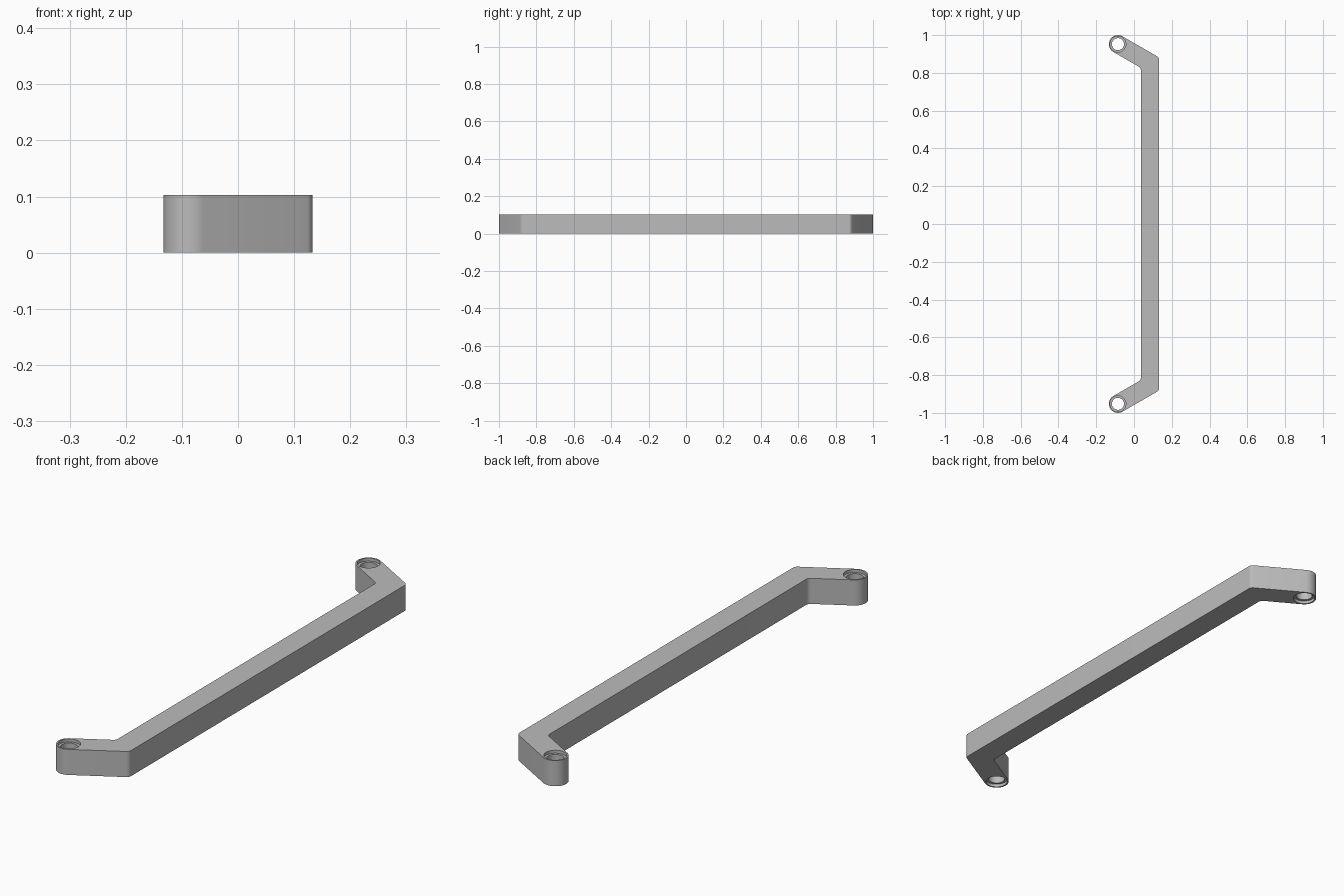
import bpy, bmesh, math

if "Cube" in bpy.data.objects:
    bpy.data.objects.remove(bpy.data.objects["Cube"])

HEIGHT = 0.103
EYE_X, EYE_Y, HALF_W = -0.085, 0.952, 0.048
BAR_IN, BAR_OUT = 0.036, 0.133
FILLET = 0.02
NX, NY = math.cos(math.radians(60)), math.sin(math.radians(60))

grey = bpy.data.materials.new("plain_grey")
grey.use_nodes = True
grey.diffuse_color = (0.5, 0.5, 0.5, 1)
grey.node_tree.nodes["Principled BSDF"].inputs["Base Color"].default_value = (0.5, 0.5, 0.5, 1)


def arc(cx, cy, r, start, end, steps):
    angles = [math.radians(start + (end - start) * i / steps) for i in range(steps + 1)]
    return [(cx + r * math.cos(a), cy + r * math.sin(a)) for a in angles]


def arm_y(x, offset):
    """y at x on a line parallel to the slanted arm's centre line."""
    return EYE_Y + (offset - NX * (x - EYE_X)) / NY


def make_object(name, bm):
    bmesh.ops.recalc_face_normals(bm, faces=bm.faces)
    mesh = bpy.data.meshes.new(name)
    bm.to_mesh(mesh)
    bm.free()
    mesh.materials.append(grey)
    obj = bpy.data.objects.new(name, mesh)
    bpy.context.collection.objects.link(obj)
    return obj


# Handle: one extruded outline, mirrored end to end
xo, xi = BAR_OUT - FILLET, BAR_IN - FILLET
half = arc(xo, arm_y(xo, HALF_W - FILLET), FILLET, 0, 60, 6)
half += arc(EYE_X, EYE_Y, HALF_W, 60, 240, 24)
half += arc(xi, arm_y(xi, -HALF_W - FILLET), FILLET, 60, 0, 6)
outline = half + [(x, -y) for x, y in reversed(half)]

bm = bmesh.new()
base = bm.faces.new([bm.verts.new((x, y, 0)) for x, y in outline])
top = bmesh.ops.extrude_face_region(bm, geom=[base], use_keep_orig=True)["geom"]
bmesh.ops.translate(bm, vec=(0, 0, HEIGHT),
                    verts=[v for v in top if isinstance(v, bmesh.types.BMVert)])
handle = make_object("pull_handle", bm)


# Stepped screw holes: a bore with a shallow recess at both mouths
def hole_cutter(y):
    bore, recess, depth, over = 0.032, 0.042, 0.012, 0.02
    profile = [(recess, -over), (recess, depth), (bore, depth),
               (bore, HEIGHT - depth), (recess, HEIGHT - depth), (recess, HEIGHT + over)]
    bm = bmesh.new()
    rings = [[bm.verts.new((px, py, z)) for px, py in arc(EYE_X, y, r, 0, 360, 40)[:-1]]
             for r, z in profile]
    for low, high in zip(rings, rings[1:]):
        for i in range(len(low)):
            j = (i + 1) % len(low)
            bm.faces.new((low[i], low[j], high[j], high[i]))
    bm.faces.new(rings[0])
    bm.faces.new(rings[-1])
    cutter = make_object("screw_hole_cutter", bm)
    cutter.hide_render = True
    return cutter


bpy.context.view_layer.objects.active = handle
for side in (-1, 1):
    cutter = hole_cutter(side * EYE_Y)
    cut = handle.modifiers.new("screw_hole", 'BOOLEAN')
    cut.operation = 'DIFFERENCE'
    cut.solver = 'EXACT'
    cut.object = cutter
    bpy.ops.object.modifier_apply(modifier=cut.name)
    bpy.data.objects.remove(cutter)

# Smooth rounded sides, crisp edges
bpy.ops.object.select_all(action='DESELECT')
handle.select_set(True)
bpy.ops.object.shade_smooth_by_angle(angle=math.radians(30))
